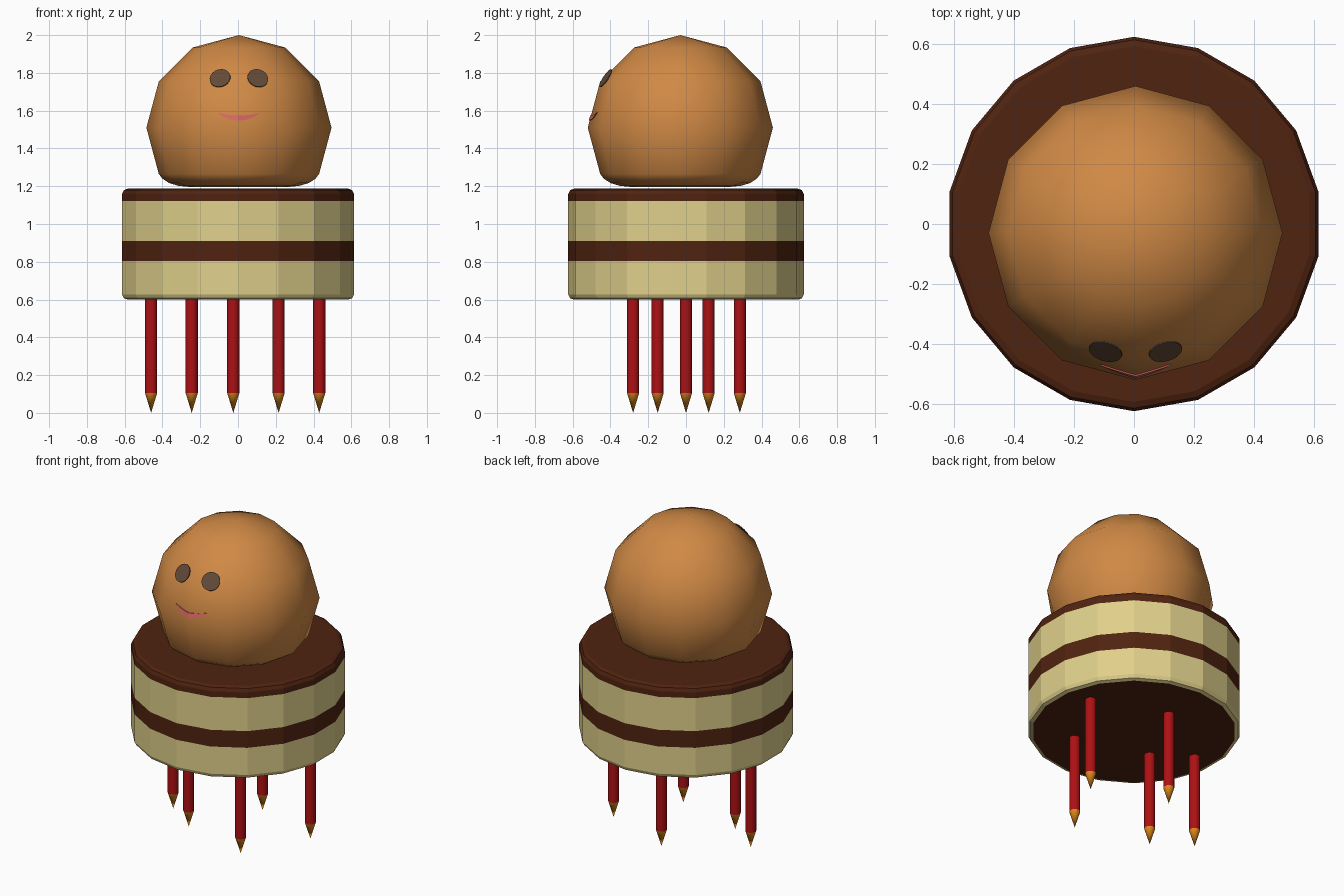
import bpy, bmesh, math
from mathutils import Vector

if "Cube" in bpy.data.objects:
    bpy.data.objects.remove(bpy.data.objects["Cube"])


def material(name, r, g, b):
    lin = [(c / 255 / 12.92) if c < 11 else ((c / 255 + 0.055) / 1.055) ** 2.4 for c in (r, g, b)]
    m = bpy.data.materials.new(name)
    m.diffuse_color = (*lin, 1)
    m.use_nodes = True
    m.node_tree.nodes["Principled BSDF"].inputs["Base Color"].default_value = m.diffuse_color
    return m


SKIN = material("tan skin", 208, 137, 69)
CREAM = material("cream sponge", 224, 208, 139)
CHOC = material("chocolate", 80, 35, 16)
RED = material("red candle", 172, 17, 20)
ORANGE = material("orange flame", 228, 140, 28)
EYE = material("dark eye", 98, 74, 56)
PINK = material("pink mouth", 216, 100, 102)


def make(name, bm, mats, smooth_angle=None):
    bmesh.ops.recalc_face_normals(bm, faces=bm.faces)
    me = bpy.data.meshes.new(name)
    bm.to_mesh(me)
    bm.free()
    for m in mats:
        me.materials.append(m)
    if smooth_angle:
        me.shade_smooth()
        me.set_sharp_from_angle(angle=math.radians(smooth_angle))
    ob = bpy.data.objects.new(name, me)
    bpy.context.collection.objects.link(ob)
    return ob


def lathe(profile, sides, phase=0.0, centre=(0, 0)):
    """Spin (radius, z) points about a vertical axis and cap open ends."""
    bm = bmesh.new()
    rings = []
    for r, z in profile:
        rings.append([bm.verts.new((centre[0] + r * math.cos(phase + math.tau * i / sides),
                                    centre[1] + r * math.sin(phase + math.tau * i / sides), z))
                      for i in range(sides)])
    for a, b in zip(rings, rings[1:]):
        for i in range(sides):
            j = (i + 1) % sides
            bm.faces.new((a[i], a[j], b[j], b[i]))
    for (r, z), ring in ((profile[0], rings[0]), (profile[-1], rings[-1])):
        if r > 0:
            bm.faces.new(ring)
    bmesh.ops.remove_doubles(bm, verts=bm.verts, dist=1e-5)
    return bm


# layered cake: 18 flat sides, rounded rims, stripes chosen by height
cake = lathe([(0.593, 0.6), (0.614, 0.607), (0.624, 0.628), (0.624, 0.803), (0.624, 0.91),
              (0.624, 1.122), (0.624, 1.158), (0.614, 1.179), (0.593, 1.187)], 18, math.radians(10))
for f in cake.faces:
    z = f.calc_center_median().z
    f.material_index = int(z < 0.602 or 0.803 < z < 0.91 or z > 1.122)
make("cake", cake, [CREAM, CHOC])

# head: 12-sided smooth ball with a flattened, rounded base
HX, HY, HZ, HR = 0.005, -0.03, 1.51, 0.49
base = [(0.26, 1.196), (0.32, 1.202), (0.37, 1.217), (0.405, 1.24)]
ball = [(HR * math.cos(math.radians(a)), HZ + HR * math.sin(math.radians(a))) for a in (-30, 0, 30, 60)]
make("head", lathe(base + ball + [(0, HZ + HR)], 12, 0, (HX, HY)), [SKIN], 65)

# eyes: thin tilted discs on the face
for side, label in ((-1, "left"), (1, "right")):
    az, el = math.radians(-90 + 15 * side), math.radians(33)
    n = Vector((math.cos(az) * math.cos(el), math.sin(az) * math.cos(el), math.sin(el)))
    bm = bmesh.new()
    bmesh.ops.create_cone(bm, cap_ends=True, segments=20, radius1=0.056, radius2=0.056, depth=0.005)
    bm.transform(n.to_track_quat('Z', 'Y').to_matrix().to_4x4())
    bmesh.ops.translate(bm, verts=bm.verts, vec=(HX + 0.1 * side, -0.425, 1.772))
    make(label + "_eye", bm, [EYE])

# mouth: thin smiling crescent lying on the two front facets
bm = bmesh.new()
cols = []
for i in range(-6, 7):
    t = i / 6
    col = []
    for z in (1.548 + 0.042 * t * t, 1.574 + 0.017 * t * t):
        x = 0.115 * t
        r = HR - 0.0656 * (z - HZ) / 0.245
        y = HY - r + abs(x) * math.tan(math.radians(15))
        col.append([bm.verts.new((HX + x, y - d, z)) for d in (0.005, -0.002)])
    cols.append(col)
for a, b in zip(cols, cols[1:]):
    ring_a = (a[0][0], a[1][0], a[1][1], a[0][1])
    ring_b = (b[0][0], b[1][0], b[1][1], b[0][1])
    for k in range(4):
        m = (k + 1) % 4
        bm.faces.new((ring_a[k], ring_a[m], ring_b[m], ring_b[k]))
make("mouth", bm, [PINK])

# candles used as legs, with pointed tips
for k, c in enumerate([(-0.46, 0.0), (-0.245, -0.15), (0.215, -0.28), (-0.025, 0.285), (0.43, 0.12)]):
    make(f"candle_{k + 1}", lathe([(0.032, 0.105), (0.032, 0.602)], 20, 0, c), [RED], 40)
    make(f"candle_tip_{k + 1}", lathe([(0, 0.0), (0.032, 0.105)], 20, 0, c), [ORANGE], 40)
